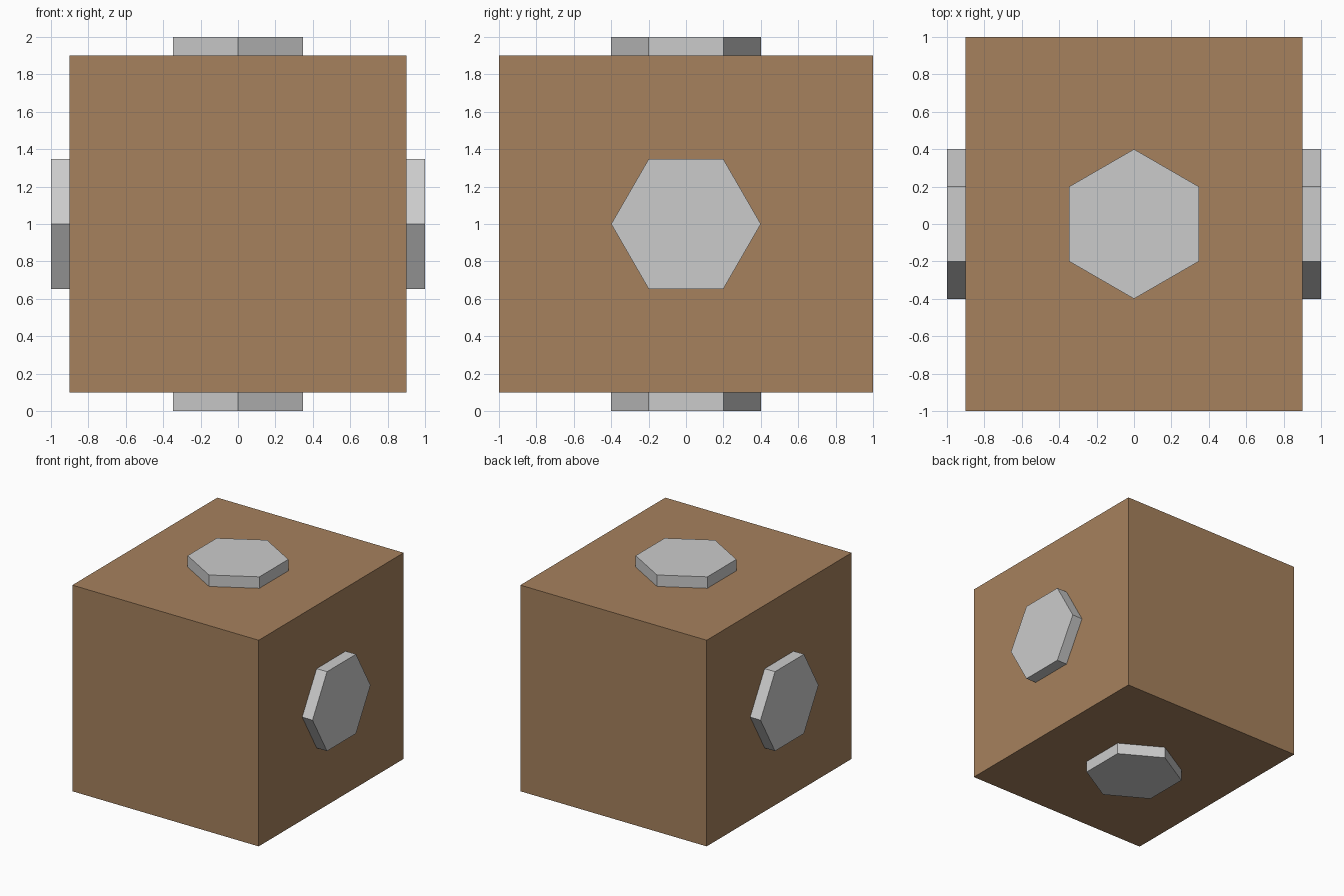
import bpy
from math import pi, sin, cos

if "Cube" in bpy.data.objects:
    bpy.data.objects.remove(bpy.data.objects["Cube"])

# Brown wooden crate body
bpy.ops.mesh.primitive_cube_add(size=1, location=(0, 0, 1))
body = bpy.context.object
body.name = "block_body"
body.scale = (1.8, 2.0, 1.8)
bpy.ops.object.transform_apply(location=False, rotation=False, scale=True)
brown = bpy.data.materials.new("brown")
brown.diffuse_color = (0.38, 0.22, 0.11, 1)
brown.use_nodes = True
brown.node_tree.nodes["Principled BSDF"].inputs["Base Color"].default_value = brown.diffuse_color
body.data.materials.append(brown)

# Grey hexagonal studs on the top, right, bottom and left, slightly sunk in
EMBED = 0.02
PROUD = 0.1
for i, side in enumerate(("top", "right", "bottom", "left")):
    angle = i * pi / 2
    dist = 0.9 + (PROUD - EMBED) / 2
    bpy.ops.mesh.primitive_cylinder_add(
        vertices=6, radius=0.4, depth=PROUD + EMBED,
        location=(sin(angle) * dist, 0, 1 + cos(angle) * dist),
        rotation=(0, angle, 0))
    bpy.context.object.name = side + "_hex_stud"
